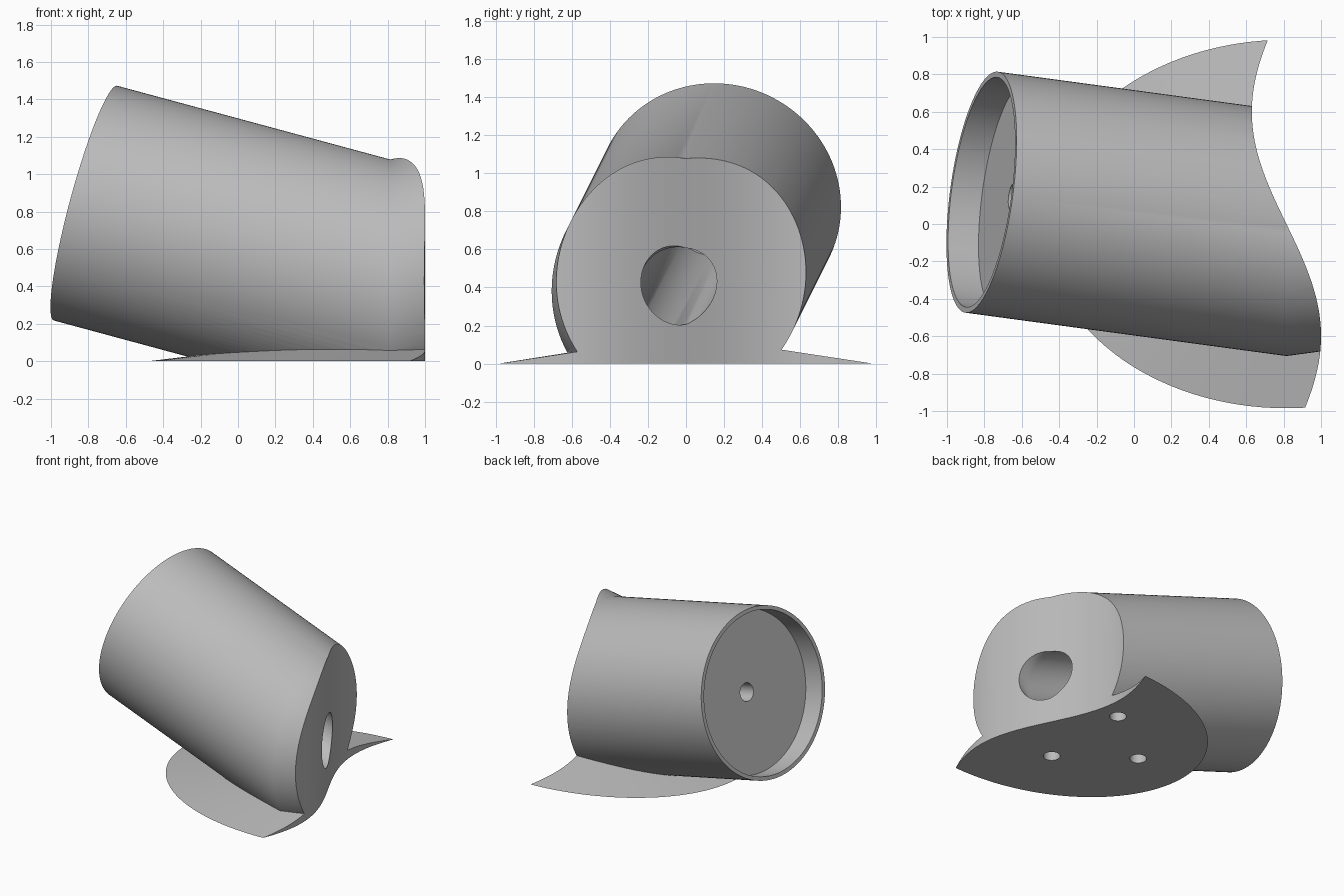
import bpy, bmesh, math
from mathutils import Vector

cube = bpy.data.objects.get("Cube")
if cube:
    bpy.data.objects.remove(cube, do_unlink=True)

grey = bpy.data.materials.new("plain_grey")
grey.use_nodes = True
colour = (0.5, 0.5, 0.5, 1)
grey.diffuse_color = colour
grey.node_tree.nodes["Principled BSDF"].inputs["Base Color"].default_value = colour

MID = 0.815                                   # plane where the barrel bends
START = Vector((-0.815, 0.17, 0.845))         # centre of the open rim
AXIS = Vector((1, -0.135, -0.27)).normalized()
BACK = Vector((AXIS.x, -AXIS.y, -AXIS.z))     # axis direction past the bend
SIDE = AXIS.cross(Vector((0, 0, 1))).normalized()
UP = SIDE.cross(AXIS)


def loft(name, rings):
    """Closed solid through a list of equal-length rings."""
    bm = bmesh.new()
    loops = [[bm.verts.new(p) for p in ring] for ring in rings]
    n = len(loops[0])
    for a, b in zip(loops, loops[1:]):
        for i in range(n):
            j = (i + 1) % n
            bm.faces.new((a[i], a[j], b[j], b[i]))
    bm.faces.new(loops[0][::-1])
    bm.faces.new(loops[-1])
    bmesh.ops.recalc_face_normals(bm, faces=bm.faces)
    mesh = bpy.data.meshes.new(name)
    bm.to_mesh(mesh)
    bm.free()
    mesh.materials.append(grey)
    obj = bpy.data.objects.new(name, mesh)
    bpy.context.collection.objects.link(obj)
    return obj


def circle(radius, t, n):
    turns = [math.tau * i / n for i in range(n)]
    return [START + AXIS * t + radius * (SIDE * math.cos(a) + UP * math.sin(a)) for a in turns]


def rod(name, radius, t0, t1, n=64):
    """Straight cylinder on the barrel axis."""
    return loft(name, [circle(radius, t0, n), circle(radius, t1, n)])


def bent_rod(name, radius, t0, n=128):
    """Cylinder on the barrel axis, mitred at the bend and continued."""
    first = circle(radius, t0, n)
    mitre = [p + AXIS * ((MID - p.x) / AXIS.x) for p in first]
    return loft(name, [first, mitre, [p + BACK * 0.4 for p in mitre]])


def upright(name, outline, z0, z1):
    return loft(name, [[(x, y, z) for x, y in outline] for z in (z0, z1)])


def combine(target, tool, operation):
    mod = target.modifiers.new(operation.lower(), 'BOOLEAN')
    mod.operation, mod.solver, mod.object = operation, 'EXACT', tool
    bpy.context.view_layer.objects.active = target
    bpy.ops.object.modifier_apply(modifier=mod.name)
    bpy.data.objects.remove(tool, do_unlink=True)


# Barrel
pod = bent_rod("angled_mount", 0.65, 0)

# Shallow conical foot with an oval rim
oval = [(math.cos(math.tau * i / 128), math.sin(math.tau * i / 128)) for i in range(128)]
foot = loft("foot", [[(MID + 1.295 * s * x, 0.985 * s * y, 0.155 * (1 - s)) for x, y in oval]
                     for s in (1, 0.1)])
combine(pod, foot, 'UNION')

# Wavy upright end and flat underside
steps = 96
wave = []
for i in range(steps + 1):
    y = -1.1 + 2.2 * i / steps
    wave.append((MID - 0.185 * math.sin(math.radians(150) * y), y))
envelope = upright("envelope", wave + [(-1.5, 1.1), (-1.5, -1.1)], 0, 2)
combine(pod, envelope, 'INTERSECT')

# Recess in the open end, wide bore and small through hole
combine(pod, rod("recess", 0.62, -0.2, 0.17, 128), 'DIFFERENCE')
combine(pod, bent_rod("bore", 0.2, 0.32, 64), 'DIFFERENCE')
combine(pod, rod("cable_hole", 0.07, 0.1, 0.5, 32), 'DIFFERENCE')

# Three screw holes underneath
for x, y in ((0.48, 0.385), (0.48, -0.385), (-0.04, 0)):
    ring = [(x + 0.063 * u, y + 0.063 * v) for u, v in oval[::4]]
    combine(pod, upright("screw_hole", ring, -0.1, 0.25), 'DIFFERENCE')

# Smooth shading with crisp rims
bpy.ops.object.select_all(action='DESELECT')
pod.select_set(True)
bpy.context.view_layer.objects.active = pod
bpy.ops.object.shade_smooth_by_angle(angle=math.radians(30))
